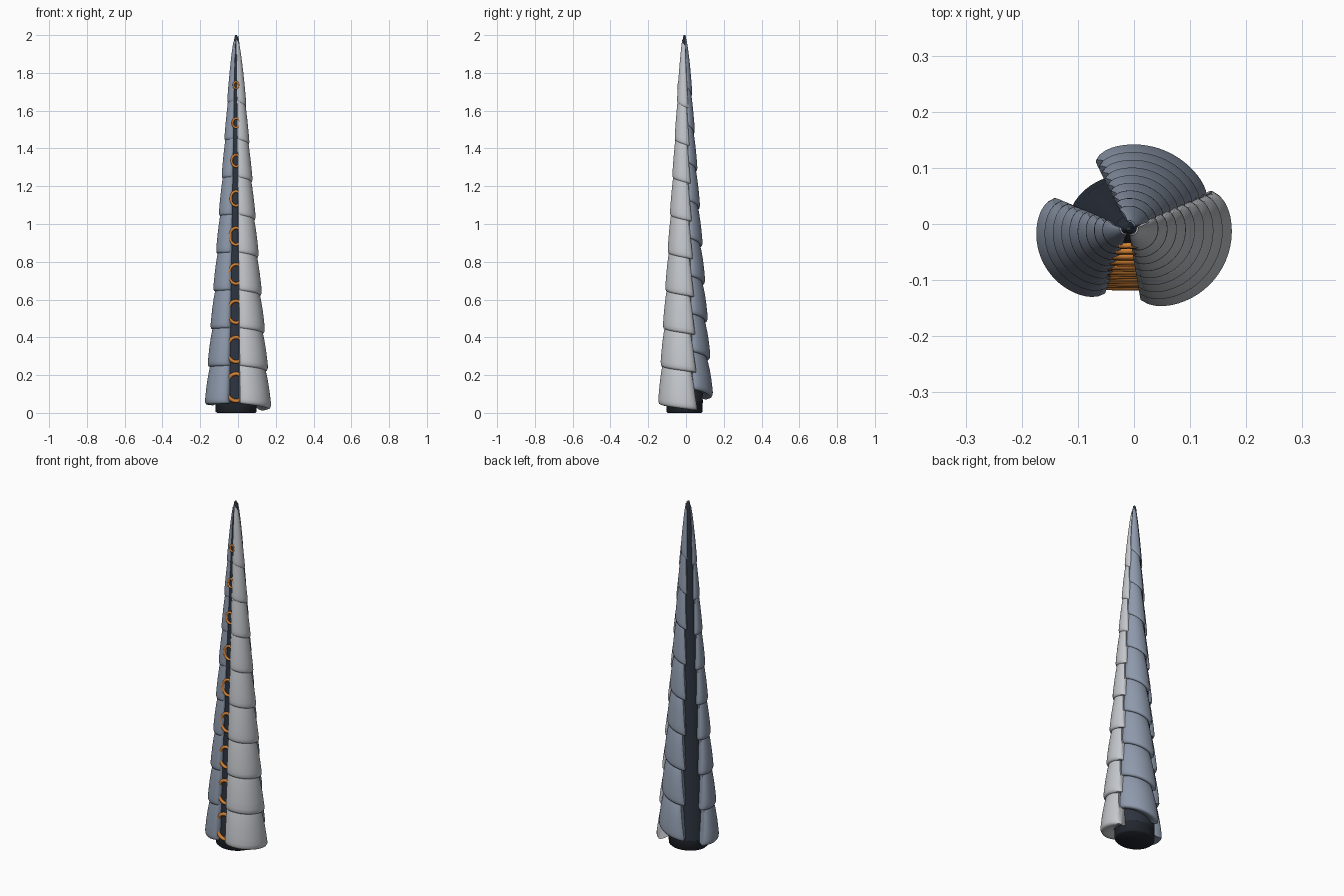
import bpy, bmesh, math
from mathutils import Vector

cube = bpy.data.objects.get("Cube")
if cube:
    bpy.data.objects.remove(cube)

AX, AY = -0.01, -0.008      # axis of the spire
TIERS, PITCH = 9, 0.2


def material(name, rgb):
    m = bpy.data.materials.new(name)
    m.use_nodes = True
    m.diffuse_color = (*rgb, 1)
    node = next(n for n in m.node_tree.nodes if n.type == 'BSDF_PRINCIPLED')
    node.inputs["Base Color"].default_value = (*rgb, 1)
    node.inputs["Roughness"].default_value = 0.6
    return m


PALE = material("pale grey", (0.55, 0.57, 0.60))
STEEL = material("steel blue", (0.27, 0.32, 0.41))
DARK = material("dark slate", (0.026, 0.034, 0.05))
BLACK = material("charcoal", (0.016, 0.02, 0.027))
ORANGE = material("amber", (0.65, 0.22, 0.035))


def finish(name, bm, mat, angle=50):
    bmesh.ops.recalc_face_normals(bm, faces=bm.faces)
    me = bpy.data.meshes.new(name)
    bm.to_mesh(me)
    bm.free()
    ob = bpy.data.objects.new(name, me)
    bpy.context.collection.objects.link(ob)
    me.materials.append(mat)
    bpy.ops.object.select_all(action='DESELECT')
    ob.select_set(True)
    bpy.context.view_layer.objects.active = ob
    bpy.ops.object.shade_smooth_by_angle(angle=math.radians(angle))
    return ob


def skin(bm, rows, closed_rows, closed_cols):
    """Join rows of points into quads."""
    vs = [[bm.verts.new(p) for p in r] for r in rows]
    n, k = len(vs), len(vs[0])
    for i in range(n if closed_rows else n - 1):
        for j in range(k if closed_cols else k - 1):
            a, b = vs[i], vs[(i + 1) % n]
            bm.faces.new((a[j], a[(j + 1) % k], b[(j + 1) % k], b[j]))
    return vs


def lathe(name, profile, mat, seg=48):
    bm = bmesh.new()
    rows = [[(AX + 1.1 * r * math.cos(t), AY + 0.97 * r * math.sin(t), z)
             for t in (2 * math.pi * i / seg for i in range(seg))] for r, z in profile]
    vs = skin(bm, rows, False, True)
    bm.faces.new(vs[0])
    bm.faces.new(vs[-1])
    return finish(name, bm, mat)


# Core: dark tapering shaft and its foot
CORE = [(0.1, 0.06), (0.092, 0.3), (0.072, 0.8), (0.052, 1.25),
        (0.035, 1.6), (0.022, 1.85), (0.008, 1.99), (0.004, 2.0)]
lathe("core", CORE, DARK)
lathe("foot", [(0.092, 0), (0.098, 0.006), (0.1, 0.062)], BLACK)


def core_radius(z):
    for (r0, z0), (r1, z1) in zip(CORE, CORE[1:]):
        if z <= z1:
            return r0 + (r1 - r0) * (z - z0) / (z1 - z0)
    return CORE[-1][0]


# Plate cross-section: (width factor, height fraction), rounded lower lip, tucked top
SECTION = [(0.6, 0.07), (0.78, 0.02), (0.9, 0), (0.96, 0.01), (0.99, 0.04), (1, 0.09),
           (0.995, 0.2), (0.98, 0.36), (0.95, 0.52), (0.9, 0.68), (0.8, 0.85),
           (0.62, 1), (0.5, 1)]


def plate(name, mat, tier, centre, radius, start, end, z_start, z_end, height):
    """One curved armour plate; its far lower corner reaches on like a tooth."""
    bm, rows, steps = bmesh.new(), [], 24
    for i in range(steps + 1):
        u = i / steps
        edge = abs(2 * u - 1) ** 10
        row = []
        for f, h in SECTION:
            tooth = (end - start) * (1 - 0.16 * h)
            a = math.radians(start + tooth * u)
            z = z_start + (z_end - z_start) * u + tier * PITCH + h * height
            s = (1 - 0.44 * (z - 0.02)) * (f - 0.07 * edge * max(0, f - 0.5) * 2)
            row.append((AX + s * (centre[0] + radius * math.cos(a)),
                        AY + s * (centre[1] + radius * math.sin(a)), z))
        rows.append(row)
    vs = skin(bm, rows, False, True)
    bm.faces.new(vs[0])
    bm.faces.new(vs[-1])
    finish(f"{name}_{tier + 1}", bm, mat)


def ring(tier):
    """Upright amber ring lying on the sloping front of the core."""
    z0 = 0.135 + tier * PITCH
    half = 0.072 - 0.0068 * tier
    tube = 0.010 - 0.0006 * tier
    bm, rows = bmesh.new(), []
    for i in range(40):
        t = 2 * math.pi * i / 40
        z = z0 + half * math.sin(t)
        y = AY - 0.97 * core_radius(z) - 0.004
        c = Vector((AX + 0.75 * half * math.cos(t), y, z))
        out = Vector((math.cos(t), 0, math.sin(t)))
        rows.append([c + tube * (out * math.cos(p) + Vector((0, -1, 0)) * math.sin(p))
                     for p in (2 * math.pi * j / 10 for j in range(10))])
    skin(bm, rows, True, True)
    finish(f"ring_{tier + 1}", bm, ORANGE, 80)


# Three columns of overlapping plates and the front row of rings
for k in range(TIERS):
    plate("left_plate", PALE, k, (0.05, -0.006), 0.137, -101, 36, 0.05, 0.012, 0.33)
    plate("right_plate", STEEL, k, (-0.05, -0.01), 0.118, 272, 143, 0.05, 0.04, 0.32)
    plate("back_plate", STEEL, k, (0.012, 0.004), 0.152, 18, 121, 0.125, 0.07, 0.27)
    ring(k)
